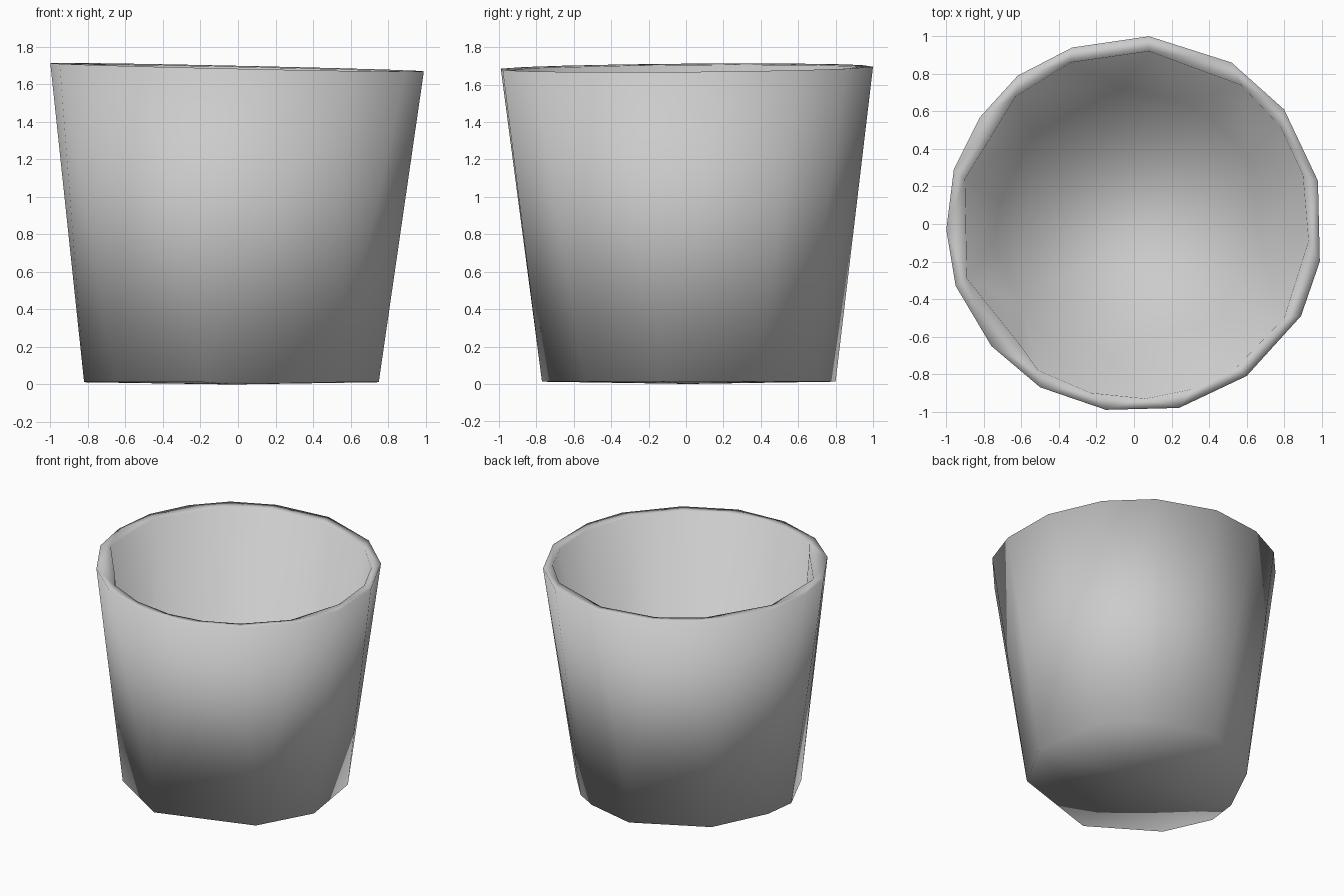
import bpy, bmesh, math

if "Cube" in bpy.data.objects:
    bpy.data.objects.remove(bpy.data.objects["Cube"])

# Irregular hand-cut outlines (x, y)
RIM_OUT = [(.08, 1), (.52, .86), (.80, .61), (.98, .23), (.99, -.20), (.89, -.49),
           (.60, -.81), (.24, -.98), (-.15, -.99), (-.50, -.87), (-.76, -.65),
           (-.95, -.33), (-1, -.03), (-.96, .29), (-.82, .57), (-.62, .79), (-.33, .94)]
RIM_IN = [(.08, .92), (.57, .74), (.78, .52), (.90, .26), (.93, -.09), (.80, -.50),
          (.55, -.76), (.31, -.88), (.06, -.93), (-.23, -.90), (-.51, -.78),
          (-.61, -.64), (-.89, -.29), (-.90, .24), (-.63, .68), (-.34, .86)]
BASE = [(-.66, -.47), (-.18, -.77), (.53, -.54), (.75, -.14), (.67, .39), (.47, .62),
        (.31, .71), (-.07, .80), (-.59, .53), (-.79, .12), (-.82, -.12)]

bm = bmesh.new()


def angle(p):
    return math.atan2(p[1], p[0])


def ring(points, height, scale=1.0):
    return [bm.verts.new((x * scale, y * scale, height(x, y)))
            for x, y in sorted(points, key=angle)]


def stitch(a, b):
    """Join two rings of different vertex counts with triangles."""
    def ang(r, k):
        return angle(r[k % len(r)].co) + 2 * math.pi * (k // len(r))
    i = j = 0
    while i < len(a) or j < len(b):
        va, vb = a[i % len(a)], b[j % len(b)]
        if j >= len(b) or (i < len(a) and ang(a, i + 1) <= ang(b, j + 1)):
            i += 1
            bm.faces.new((va, a[i % len(a)], vb))
        else:
            j += 1
            bm.faces.new((va, b[j % len(b)], vb))


# Walls and slightly tilted lip
lip_z = lambda x, y: 1.69 - .022 * x + .008 * y
outer = ring(RIM_OUT, lip_z)
inner = ring(RIM_IN, lambda x, y: lip_z(x, y) - .005)
base = ring(BASE, lambda x, y: .012)
floor = ring(BASE, lambda x, y: .08, .91)
stitch(base, outer)
stitch(outer, inner)
stitch(inner, floor)

# Inside floor and underside
bm.faces.new(floor)
centre = bm.verts.new((-.03, .01, 0))
for k, v in enumerate(base):
    bm.faces.new((v, base[(k + 1) % len(base)], centre))

bmesh.ops.recalc_face_normals(bm, faces=bm.faces)
for f in bm.faces:
    f.smooth = True
mesh = bpy.data.meshes.new("cup")
bm.to_mesh(mesh)
bm.free()
bpy.context.collection.objects.link(bpy.data.objects.new("cup", mesh))
